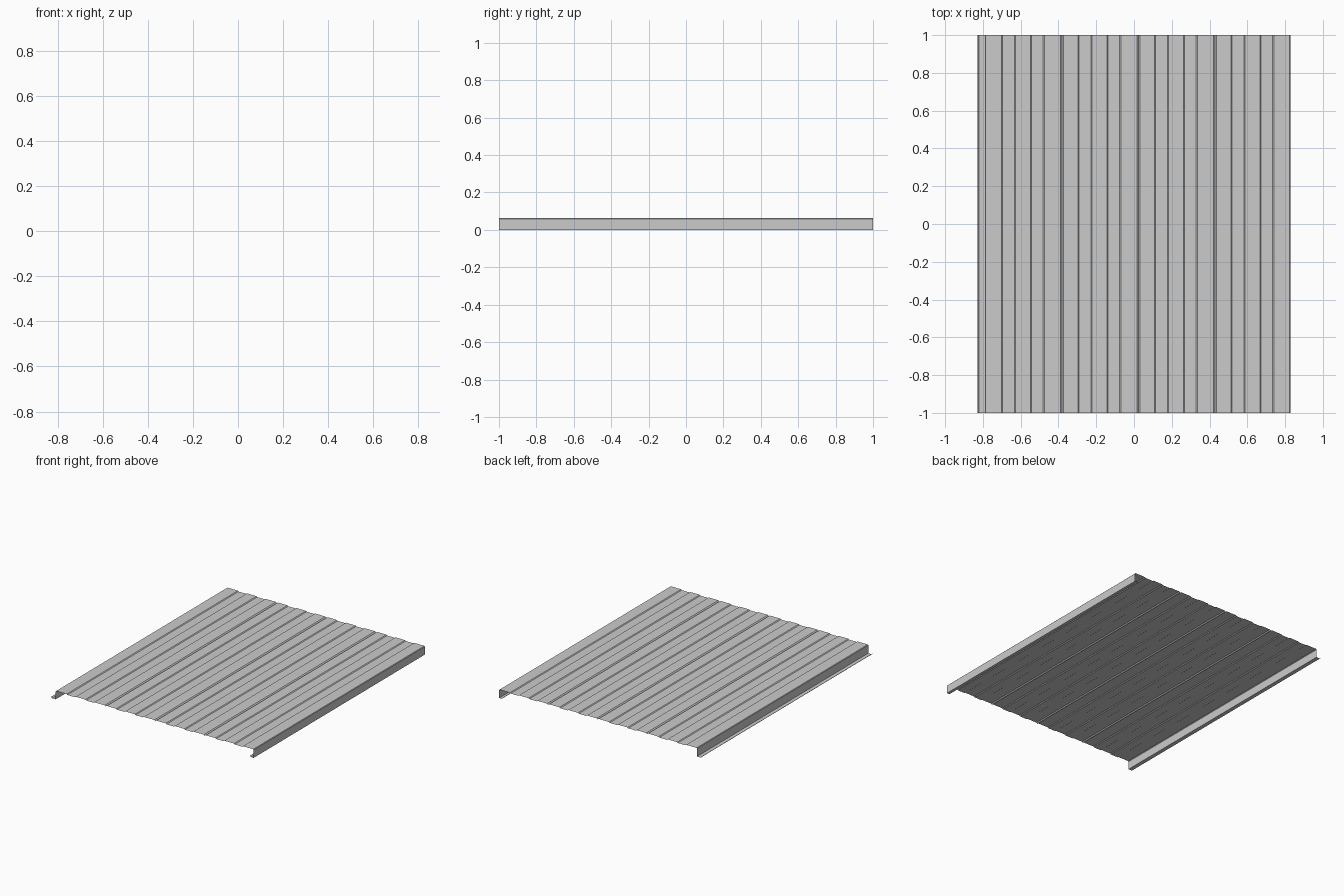
import bpy
import bmesh

cube = bpy.data.objects.get("Cube")
if cube:
    bpy.data.objects.remove(cube)

HALF_LENGTH = 1.0
HIGH, LOW = 0.063, 0.058
STEP = 0.003
MODULE = 0.405
LEFT_EDGE, RIGHT_EDGE = -0.79, 0.828


def pan(start, end):
    """Shallow flat-bottomed recess with sloped sides."""
    return [(start - STEP, HIGH), (start + STEP, LOW),
            (end - STEP, LOW), (end + STEP, HIGH)]


def groove(x):
    """Narrow V joint between two repeats."""
    return [(x - 0.008, HIGH), (x, LOW - 0.002), (x + 0.008, HIGH)]


# Hooked flange and wall on the low-x edge
profile = [(-0.828, 0.009), (-0.82, 0.0), (LEFT_EDGE, 0.0),
           (LEFT_EDGE, HIGH - 0.004), (LEFT_EDGE + 0.004, HIGH)]

# Four repeats of two recessed pans, separated by V grooves
for i in range(4):
    x = LEFT_EDGE + 0.007 + i * MODULE
    profile += pan(x + 0.085, x + 0.153)
    profile += pan(x + 0.237, x + 0.305)
    if i < 3:
        profile += groove(x + MODULE - 0.004)

# Wall and inward hooked lip on the high-x edge
profile += [(RIGHT_EDGE - 0.004, HIGH), (RIGHT_EDGE, HIGH - 0.004),
            (RIGHT_EDGE, 0.0), (0.806, 0.0), (0.798, 0.009)]

# Sweep the folded profile along the panel length
bm = bmesh.new()
front = [bm.verts.new((x, -HALF_LENGTH, z)) for x, z in profile]
back = [bm.verts.new((x, HALF_LENGTH, z)) for x, z in profile]
for i in range(len(profile) - 1):
    bm.faces.new((front[i], front[i + 1], back[i + 1], back[i]))

mesh = bpy.data.meshes.new("ribbed_sheet_panel")
bm.to_mesh(mesh)
bm.free()
panel = bpy.data.objects.new("ribbed_sheet_panel", mesh)
bpy.context.collection.objects.link(panel)
